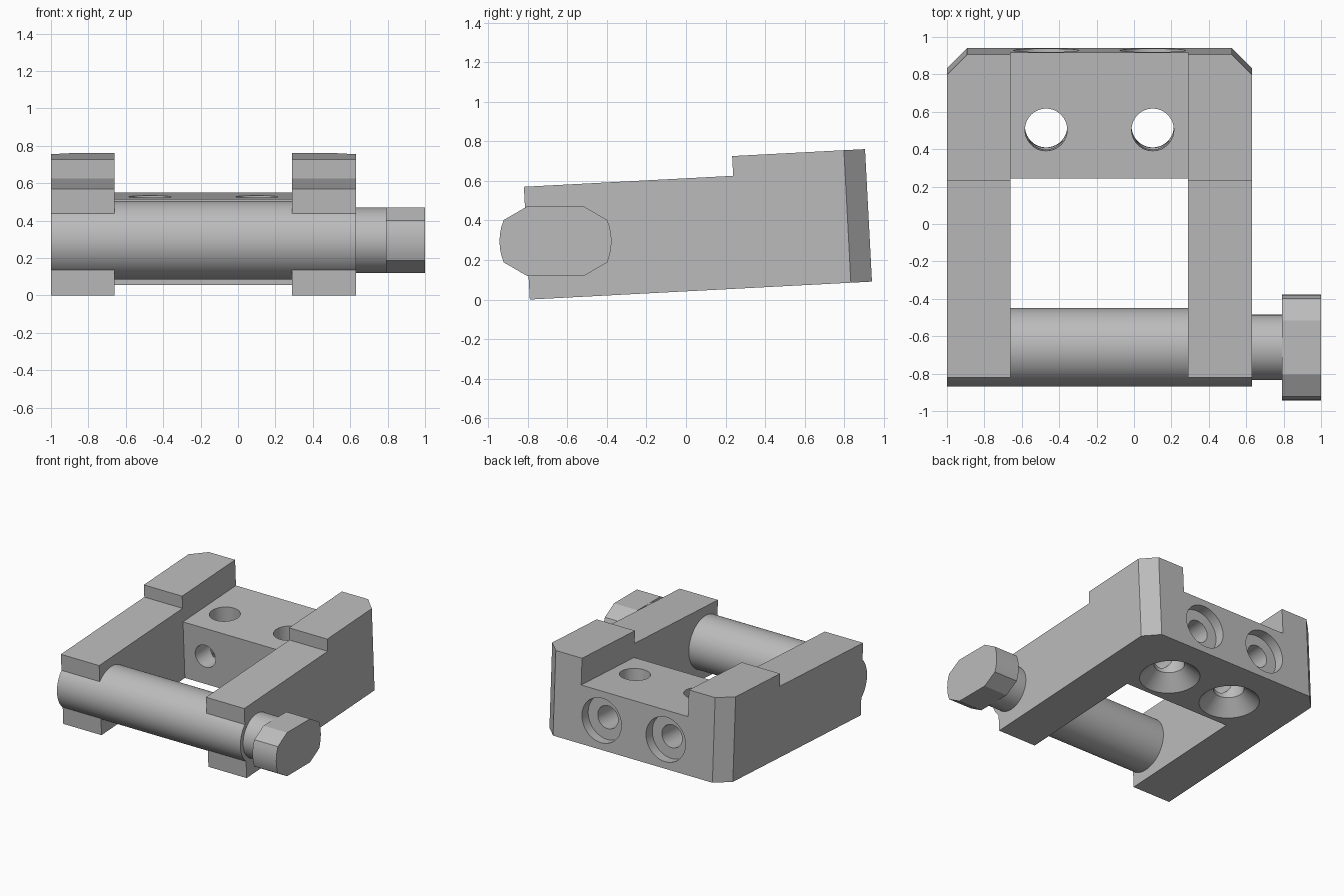
import bpy, bmesh, math
from mathutils import Matrix, Vector

if "Cube" in bpy.data.objects:
    bpy.data.objects.remove(bpy.data.objects["Cube"])

steel = bpy.data.materials.new("plain grey")
steel.use_nodes = True
GREY = (0.5, 0.5, 0.5, 1)
steel.diffuse_color = GREY
steel.node_tree.nodes["Principled BSDF"].inputs["Base Color"].default_value = GREY


def finish(name, bm):
    bmesh.ops.recalc_face_normals(bm, faces=bm.faces)
    mesh = bpy.data.meshes.new(name)
    bm.to_mesh(mesh)
    bm.free()
    mesh.materials.append(steel)
    obj = bpy.data.objects.new(name, mesh)
    bpy.context.collection.objects.link(obj)
    return obj


def prism(outline, x0, x1):
    """Extrude a (y, z) outline along x."""
    bm = bmesh.new()
    face = bm.faces.new([bm.verts.new((x0, y, z)) for y, z in outline])
    new = bmesh.ops.extrude_face_region(bm, geom=[face])["geom"]
    bmesh.ops.translate(bm, vec=(x1 - x0, 0, 0),
                        verts=[g for g in new if isinstance(g, bmesh.types.BMVert)])
    return bm


def box(y0, y1, z0, z1, x0, x1):
    return prism([(y0, z0), (y1, z0), (y1, z1), (y0, z1)], x0, x1)


def lathe(profile, matrix, n=64):
    """Revolve (radius, height) points about z, then place with a matrix."""
    bm = bmesh.new()
    rings = [[bm.verts.new((r * math.cos(math.tau * i / n), r * math.sin(math.tau * i / n), h))
              for i in range(n)] for r, h in profile]
    for a, b in zip(rings, rings[1:]):
        for i in range(n):
            j = (i + 1) % n
            bm.faces.new((a[i], a[j], b[j], b[i]))
    bm.faces.new(rings[0])
    bm.faces.new(rings[-1])
    bm.transform(matrix)
    return bm


def smooth(obj):
    bpy.ops.object.select_all(action='DESELECT')
    obj.select_set(True)
    bpy.context.view_layer.objects.active = obj
    bpy.ops.object.shade_smooth_by_angle(angle=math.radians(25))


def cut(obj, bm):
    """Subtract a shape and discard the cutter."""
    cutter = finish("cutter", bm)
    cutter.hide_render = True
    mod = obj.modifiers.new("cut", 'BOOLEAN')
    mod.operation, mod.solver, mod.object = 'DIFFERENCE', 'EXACT', cutter
    bpy.context.view_layer.objects.active = obj
    bpy.ops.object.modifier_apply(modifier=mod.name)
    bpy.data.objects.remove(cutter)


# Frame: stepped side profile with chamfered rear corners
LEFT, RIGHT, SLOT = 0.63, -1.0, (-0.66, 0.29)
DEPTH, STEP, BLOCK = 1.733, 1.06, 0.46
bm = prism([(0, 0), (DEPTH, 0), (DEPTH, 0.671), (STEP, 0.671), (STEP, 0.571), (0, 0.571)],
           RIGHT, LEFT)
corners = [e for e in bm.edges
           if all(v.co.y > DEPTH - 0.01 for v in e.verts)
           and abs(e.verts[0].co.x - e.verts[1].co.x) < 0.01]
bmesh.ops.bevel(bm, geom=corners, offset=0.107, segments=1, affect='EDGES')
frame = finish("frame", bm)

# Open slot between the arms, and the lowered rear block
cut(frame, box(-0.5, STEP, -1, 2, *SLOT))
cut(frame, box(STEP - 0.2, 3, BLOCK, 2, *SLOT))

# Countersunk upright holes and counterbored rear holes
for x in (-0.47, 0.10):
    cut(frame, lathe([(0.272, -0.05), (0.113, 0.109), (0.113, 0.8)],
                     Matrix.Translation((x, 1.32, 0))))
    cut(frame, lathe([(0.175, -0.1), (0.175, 0.08), (0.09, 0.08), (0.09, 0.9)],
                     Matrix.Translation((x, DEPTH, BLOCK / 2)) @ Matrix.Rotation(math.pi / 2, 4, 'X')))

# The frame leans back slightly
frame.rotation_euler.x = math.radians(3)
frame.location.y = -0.79
smooth(frame)

# Cross bolt with a narrower neck
AXIS = Vector((0, -0.66, 0.295))
bolt = finish("cross_bolt", lathe([(0.21, RIGHT), (0.21, LEFT), (0.175, LEFT), (0.175, 0.8)],
                                  Matrix.Translation(AXIS) @ Matrix.Rotation(math.pi / 2, 4, 'Y')))
smooth(bolt)

# Bolt head: flattened hexagon with rounded ends
quarter = [(0.145, 0.175), (0.262, 0.107), (0.273, 0.075), (0.281, 0.038)]
half = quarter + [(0.283, 0)] + [(y, -z) for y, z in reversed(quarter)]
outline = half + [(-y, -z) for y, z in half]
head = finish("bolt_head", prism([(AXIS.y + y, AXIS.z + z) for y, z in outline], 0.79, 1.0))
smooth(head)
